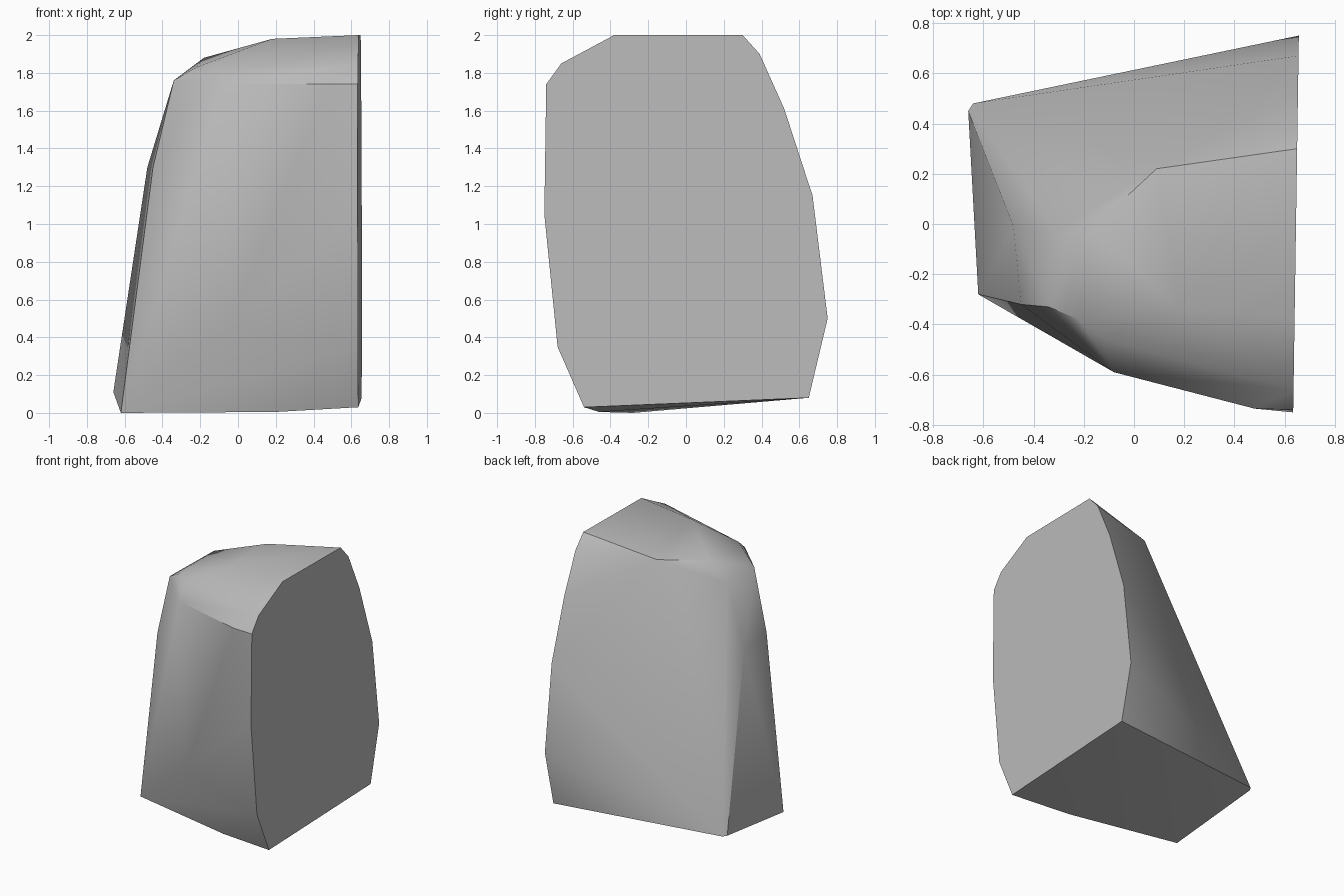
import bpy, bmesh, math

cube = bpy.data.objects.get("Cube")
if cube:
    bpy.data.objects.remove(cube, do_unlink=True)

# Plain stone colour
stone = bpy.data.materials.new("stone_grey")
stone.use_nodes = True
grey = (0.5, 0.5, 0.5, 1)
stone.diffuse_color = grey
stone.node_tree.nodes["Principled BSDF"].inputs["Base Color"].default_value = grey

# Outline (y, z) of the flat cleft side
cleft = [(-.54, .03), (-.68, .35), (-.75, 1.05), (-.74, 1.74), (-.66, 1.85), (-.38, 2),
         (.30, 2), (.39, 1.9), (.52, 1.61), (.67, 1.15), (.75, .5), (.65, .08)]
points = [(.645 + .015 * y, y, z) for y, z in cleft]

# Corners of the base
points += [(-.62, -.28, 0), (-.66, .45, .11), (-.64, .48, .11), (.2, -.46, .005)]
# Front face: low bulge and top edge
points += [(-.04, -.575, .47), (-.08, -.59, 1.74), (.48, -.735, 1.74)]
# Narrow left face
points += [(-.48, -.01, 1.3), (-.45, -.32, 1.3), (-.34, -.33, 1.76), (-.32, -.04, 1.74)]
# Sloping crown
points += [(-.22, -.38, 1.83), (-.12, -.46, 1.84), (-.18, -.03, 1.88),
           (.09, .22, 1.91), (.18, -.33, 1.98)]

# Wrap the corners into one faceted boulder
bm = bmesh.new()
for p in points:
    bm.verts.new(p)
bmesh.ops.convex_hull(bm, input=bm.verts[:])
bmesh.ops.delete(bm, geom=[v for v in bm.verts if not v.link_faces], context="VERTS")
bmesh.ops.dissolve_limit(bm, angle_limit=math.radians(1), verts=bm.verts[:], edges=bm.edges[:])
bmesh.ops.recalc_face_normals(bm, faces=bm.faces[:])
mesh = bpy.data.meshes.new("boulder")
bm.to_mesh(mesh)
bm.free()

boulder = bpy.data.objects.new("boulder", mesh)
mesh.materials.append(stone)
bpy.context.collection.objects.link(boulder)
bpy.ops.object.select_all(action="DESELECT")
boulder.select_set(True)
bpy.context.view_layer.objects.active = boulder
bpy.ops.object.shade_smooth_by_angle(angle=math.radians(35))
